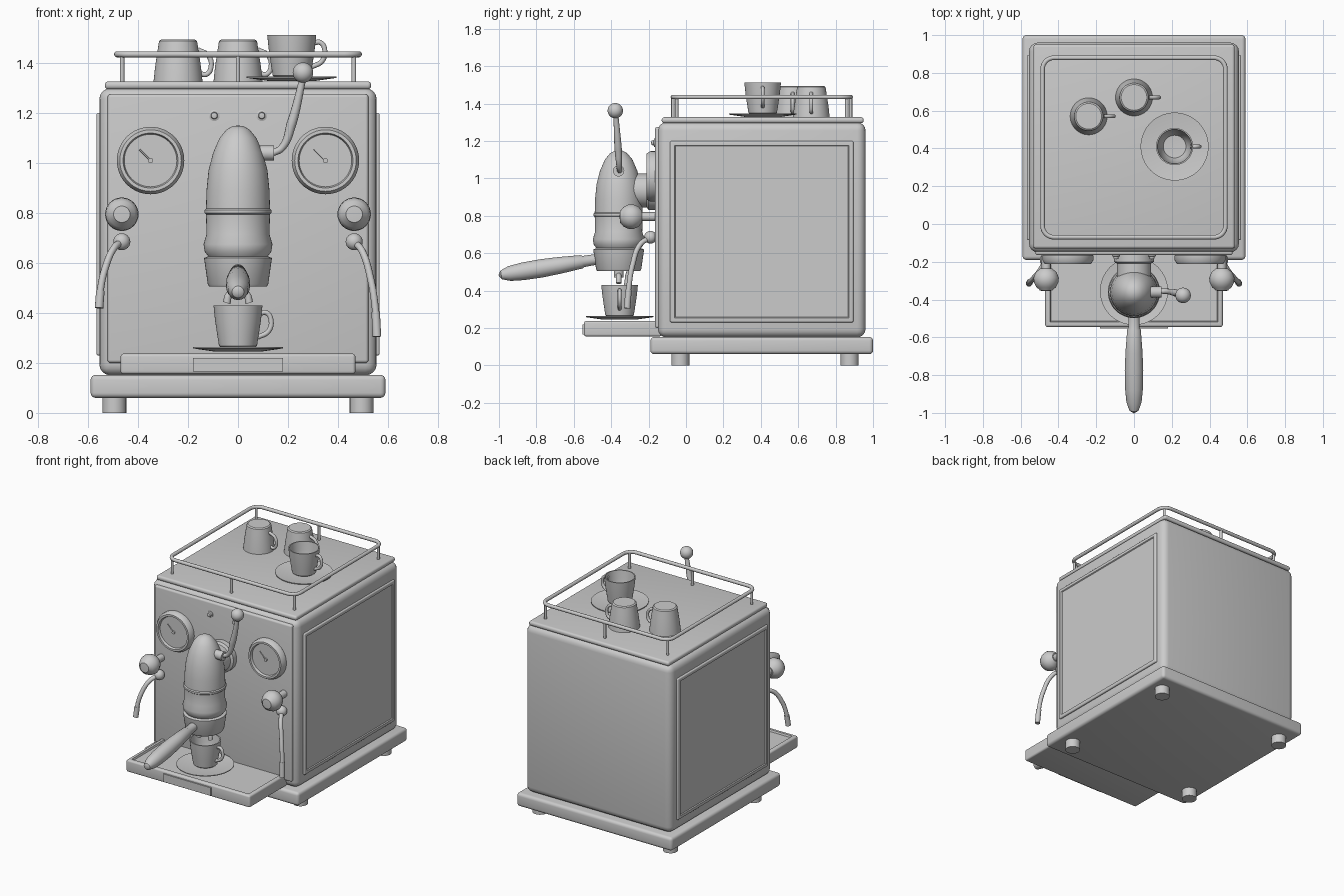
import bpy, bmesh, math
from mathutils import Vector, Matrix

if "Cube" in bpy.data.objects:
    bpy.data.objects.remove(bpy.data.objects["Cube"], do_unlink=True)

GREY = (0.6, 0.6, 0.6, 1)
metal = bpy.data.materials.new("light grey")
metal.use_nodes = True
metal.diffuse_color = GREY
metal.node_tree.nodes["Principled BSDF"].inputs["Base Color"].default_value = GREY


def finish(name, bm, angle=35):
    bmesh.ops.recalc_face_normals(bm, faces=bm.faces[:])
    mesh = bpy.data.meshes.new(name)
    bm.to_mesh(mesh)
    bm.free()
    ob = bpy.data.objects.new(name, mesh)
    bpy.context.collection.objects.link(ob)
    mesh.materials.append(metal)
    bpy.ops.object.select_all(action='DESELECT')
    ob.select_set(True)
    bpy.context.view_layer.objects.active = ob
    bpy.ops.object.shade_smooth_by_angle(angle=math.radians(angle))
    return ob


def box(name, lo, hi, bevel=0.0, inset=None, segments=4):
    """Rounded box; inset = (direction, margin, depth) sinks a panel into one side."""
    lo, hi = Vector(lo), Vector(hi)
    bm = bmesh.new()
    bmesh.ops.create_cube(bm, size=1)
    for v in bm.verts:
        v.co = (lo + hi) / 2 + v.co * (hi - lo)
    if bevel:
        bmesh.ops.bevel(bm, geom=bm.edges[:], offset=bevel, segments=segments,
                        profile=0.5, affect='EDGES')
    if inset:
        axis, margin, depth = Vector(inset[0]), inset[1], inset[2]
        bm.normal_update()
        face = max(bm.faces, key=lambda f: f.normal.dot(axis) * f.calc_area())
        bmesh.ops.inset_region(bm, faces=[face], thickness=margin)
        bmesh.ops.inset_region(bm, faces=[face], thickness=0.006, depth=-depth)
    return finish(name, bm)


def lathe(name, profile, origin, axis=(0, 0, 1), steps=48):
    """Turn (radius, height) points about an axis through origin."""
    bm = bmesh.new()
    verts = [bm.verts.new((r, 0, h)) for r, h in profile]
    edges = [bm.edges.new(pair) for pair in zip(verts, verts[1:])]
    bmesh.ops.spin(bm, geom=verts + edges, cent=(0, 0, 0), axis=(0, 0, 1),
                   angle=math.tau, steps=steps)
    bmesh.ops.remove_doubles(bm, verts=bm.verts[:], dist=1e-5)
    turn = Vector((0, 0, 1)).rotation_difference(Vector(axis)).to_matrix().to_4x4()
    bm.transform(Matrix.Translation(origin) @ turn)
    return finish(name, bm)


def rod(name, start, end, r):
    start, end = Vector(start), Vector(end)
    length = (end - start).length
    return lathe(name, [(0, 0), (r, 0), (r, length), (0, length)], start,
                 (end - start).normalized(), 24)


def ball(name, centre, r):
    bm = bmesh.new()
    bmesh.ops.create_uvsphere(bm, u_segments=32, v_segments=16, radius=r)
    bm.transform(Matrix.Translation(centre))
    return finish(name, bm)


def tube(name, points, r, taper=None, cyclic=False, smooth=True):
    curve = bpy.data.curves.new(name, 'CURVE')
    curve.dimensions = '3D'
    curve.bevel_depth = r
    curve.bevel_resolution = 4
    curve.use_fill_caps = True
    kind = 'BEZIER' if smooth else 'POLY'
    spline = curve.splines.new(kind)
    pts = spline.bezier_points if smooth else spline.points
    pts.add(len(points) - 1)
    for i, (p, q) in enumerate(zip(pts, points)):
        p.co = q if smooth else (*q, 1)
        p.radius = taper[i] if taper else 1
        if smooth:
            p.handle_left_type = p.handle_right_type = 'AUTO'
    spline.use_cyclic_u = cyclic
    ob = bpy.data.objects.new(name, curve)
    bpy.context.collection.objects.link(ob)
    bpy.ops.object.select_all(action='DESELECT')
    ob.select_set(True)
    bpy.context.view_layer.objects.active = ob
    bpy.ops.object.convert(target='MESH')
    ob = bpy.context.object
    ob.data.materials.clear()
    ob.data.materials.append(metal)
    bpy.ops.object.shade_smooth_by_angle(angle=math.radians(40))


def cup(name, x, y, z, flipped=False):
    s = -1 if flipped else 1
    base = z + 0.168 if flipped else z
    profile = [(0, 0), (0.068, 0), (0.076, 0.006), (0.083, 0.05), (0.092, 0.11),
               (0.098, 0.168), (0.091, 0.168), (0.084, 0.11), (0.074, 0.05),
               (0.06, 0.022), (0, 0.018)]
    lathe(name, [(r, s * h) for r, h in profile], (x, y, base))
    path = [(0.083, 0.135), (0.115, 0.138), (0.132, 0.11), (0.122, 0.065), (0.078, 0.04)]
    tube(name + "_handle", [(x + a, y, base + s * h) for a, h in path], 0.01)


def saucer(name, x, y, z):
    lathe(name, [(0, 0), (0.09, 0), (0.18, 0.013), (0.18, 0.018), (0.09, 0.006),
                 (0, 0.006)], (x, y, z), steps=64)


# Base, feet and casing
box("base", (-0.59, -0.19, 0.06), (0.59, 1.0, 0.152), 0.02)
for x in (-0.495, 0.495):
    for y in (-0.03, 0.875):
        rod("foot", (x, y, 0), (x, y, 0.07), 0.048)
box("body", (-0.555, -0.15, 0.15), (0.555, 0.96, 1.3), 0.045)
box("front_panel", (-0.522, -0.165, 0.2), (0.522, -0.12, 1.275), 0.012)
for s in (-1, 1):
    box("side_panel", (min(s * 0.54, s * 0.567), -0.085, 0.23),
        (max(s * 0.54, s * 0.567), 0.895, 1.2), 0.008, ((s, 0, 0), 0.022, 0.006))

# Cup tray on top, with its railing
box("cup_tray", (-0.533, -0.13, 1.295), (0.533, 0.95, 1.327), 0.014)
corner, rail_z = 0.06, 1.435
rail = []
for k, (cx, cy) in enumerate([(0.424, 0.82), (-0.424, 0.82), (-0.424, -0.01), (0.424, -0.01)]):
    for i in range(9):
        a = math.radians(90 * k + i * 11.25)
        rail.append((cx + corner * math.cos(a), cy + corner * math.sin(a), rail_z))
tube("railing", rail, 0.012, cyclic=True, smooth=False)
for x, inner in ((-0.464, 0.02), (0, 0), (0.464, 0.02)):
    for y in (-0.07 + inner, 0.88 - inner):
        rod("rail_post", (x, y, 1.32), (x, y, rail_z), 0.009)

# Drip tray
box("drip_tray", (-0.47, -0.545, 0.155), (0.47, -0.13, 0.237), 0.012,
    ((0, 0, 1), 0.02, 0.012))
box("badge_plate", (-0.18, -0.553, 0.165), (0.18, -0.545, 0.22))

# Brew group
HEAD_Y = -0.36
head = [(0, 0.625), (0.118, 0.625), (0.133, 0.645), (0.138, 0.675), (0.126, 0.715),
        (0.128, 0.795), (0.134, 0.8), (0.134, 0.812), (0.128, 0.818), (0.126, 0.89),
        (0.118, 0.97), (0.1, 1.04), (0.074, 1.1), (0.045, 1.135), (0.02, 1.148), (0, 1.15)]
lathe("brew_head", head, (0, HEAD_Y, 0))
lathe("filter_holder", [(0, 0.505), (0.115, 0.505), (0.121, 0.515), (0.136, 0.62),
                        (0.11, 0.63), (0, 0.63)], (0, HEAD_Y, 0))
lathe("head_connector", [(0, 0), (0.105, 0), (0.105, 0.05), (0.09, 0.06), (0.09, 0.2),
                         (0, 0.2)], (0, -0.15, 0.935), (0, -1, 0))
rod("spout_stem", (0, HEAD_Y, 0.47), (0, HEAD_Y, 0.52), 0.026)
for s in (-1, 1):
    tube("spout", [(0, HEAD_Y, 0.485), (s * 0.035, HEAD_Y, 0.472), (s * 0.045, HEAD_Y, 0.44)], 0.015)
grip = [(0, 0), (0.028, 0), (0.03, 0.09), (0.036, 0.1), (0.045, 0.22), (0.049, 0.32),
        (0.047, 0.42), (0.04, 0.49), (0.024, 0.535), (0, 0.55)]
lathe("filter_handle", grip, (0, -0.46, 0.57), Vector((0, -0.54, -0.088)).normalized(), 32)

# Lever
rod("lever_boss", (0.07, HEAD_Y, 1.04), (0.145, HEAD_Y, 1.04), 0.03)
tube("lever_arm", [(0.14, -0.355, 1.04), (0.175, -0.357, 1.06), (0.215, -0.363, 1.16),
                   (0.26, -0.375, 1.34)], 0.018, [0.75, 0.8, 1.1, 0.75])
ball("lever_knob", (0.26, -0.378, 1.362), 0.041)

# Gauges, buttons and valves
for s in (-1, 1):
    gauge = (s * 0.35, -0.155, 1.01)
    lathe("gauge", [(0, 0), (0.125, 0), (0.135, 0.012), (0.135, 0.036), (0.123, 0.056),
                    (0.11, 0.056), (0.105, 0.04), (0, 0.04)], gauge, (0, -1, 0), 64)
    rod("gauge_pin", (s * 0.35, -0.19, 1.01), (s * 0.35, -0.205, 1.01), 0.01)
    rod("gauge_needle", (s * 0.35, -0.199, 1.01), (s * 0.35 - 0.045, -0.199, 1.055), 0.003)
    lathe("button", [(0, 0), (0.022, 0), (0.022, 0.01), (0.014, 0.013), (0.012, 0.024),
                     (0, 0.027)], (s * 0.095, -0.16, 1.19), (0, -1, 0), 24)
    rod("valve_stem", (s * 0.465, -0.15, 0.795), (s * 0.465, -0.26, 0.795), 0.024)
    lathe("valve_knob", [(0, 0), (0.03, 0), (0.055, 0.02), (0.067, 0.05), (0.064, 0.075),
                         (0.052, 0.1), (0.036, 0.112), (0.033, 0.118), (0, 0.12)],
          (s * 0.465, -0.235, 0.795), (0, -1, 0), 32)
    rod("wand_stem", (s * 0.465, -0.15, 0.685), (s * 0.465, -0.19, 0.685), 0.02)
    ball("wand_joint", (s * 0.465, -0.19, 0.685), 0.034)

    # Steam and hot water wands; the one on the model's left hangs lower
    drop = 0.38 if s > 0 else 0.265
    wand = [(0.465, -0.19, 0), (0.497, -0.245, 0.1), (0.53, -0.285, 0.38),
            (0.551, -0.307, 0.74), (0.556, -0.315, 1)]
    path = [(s * x, y, 0.685 - drop * t) for x, y, t in wand]
    tube("wand", path, 0.014)
    rod("wand_tip", path[-2], path[-1], 0.017)

# Cups and saucers
saucer("lower_saucer", 0, -0.355, 0.245)
cup("lower_cup", 0, -0.355, 0.262)
cup("tray_cup_side", -0.24, 0.57, 1.326, True)
cup("tray_cup_back", 0, 0.67, 1.326, True)
saucer("upper_saucer", 0.215, 0.41, 1.328)
cup("upper_cup", 0.215, 0.41, 1.344)
